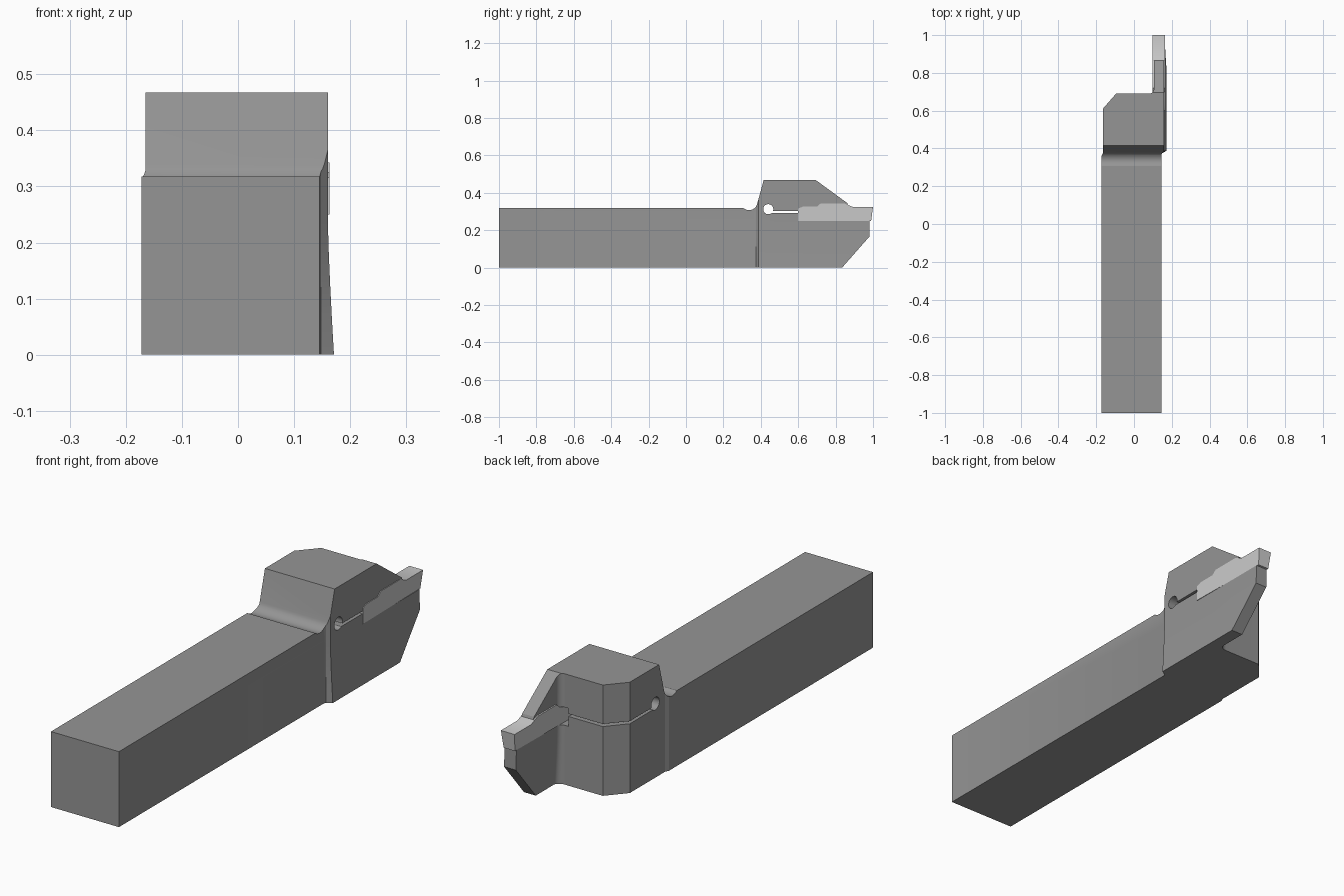
import bpy, bmesh
from math import radians, sin, cos
from mathutils import Vector

if "Cube" in bpy.data.objects:
    bpy.data.objects.remove(bpy.data.objects["Cube"])


def arc(cx, cy, r, a0, a1, n):
    return [(cx + r * cos(radians(a0 + (a1 - a0) * i / n)),
             cy + r * sin(radians(a0 + (a1 - a0) * i / n))) for i in range(n + 1)]


def prism(name, pts, lo, hi, axis):
    """Extrude an outline along x (points are y,z) or along z (points are x,y)."""
    bm = bmesh.new()
    face = bm.faces.new([bm.verts.new((lo, a, b) if axis == 'x' else (a, b, lo))
                         for a, b in pts])
    new = bmesh.ops.extrude_face_region(bm, geom=[face])['geom']
    step = Vector((hi - lo, 0, 0)) if axis == 'x' else Vector((0, 0, hi - lo))
    bmesh.ops.translate(bm, vec=step, verts=[v for v in new if isinstance(v, bmesh.types.BMVert)])
    bmesh.ops.recalc_face_normals(bm, faces=bm.faces)
    mesh = bpy.data.meshes.new(name)
    bm.to_mesh(mesh)
    bm.free()
    ob = bpy.data.objects.new(name, mesh)
    bpy.context.collection.objects.link(ob)
    return ob


def boolean(ob, other, op):
    mod = ob.modifiers.new(op, 'BOOLEAN')
    mod.operation, mod.object, mod.solver = op, other, 'EXACT'
    bpy.context.view_layer.objects.active = ob
    bpy.ops.object.modifier_apply(modifier=mod.name)
    bpy.data.objects.remove(other)


def finish(ob, grey):
    ob.data.shade_smooth()
    ob.data.set_sharp_from_angle(angle=radians(22))
    mat = bpy.data.materials.new(ob.name + "_grey")
    mat.diffuse_color = (grey, grey, grey, 1)
    mat.use_nodes = True
    mat.node_tree.nodes["Principled BSDF"].inputs["Base Color"].default_value = mat.diffuse_color
    ob.data.materials.clear()
    ob.data.materials.append(mat)


# Side outline: shank, relief groove, head, clamping slot with round end
side = ([(-1, 0), (0.835, 0), (0.98, 0.165), (0.98, 0.292)]
        + arc(0.44, 0.312, 0.027, -47.8, -379.5, 28)
        + [(0.88, 0.303), (0.862, 0.345), (0.695, 0.467), (0.415, 0.467)]
        + arc(0.337, 0.352, 0.045, -17, -131, 10) + [(-1, 0.318)])
# Plan outline: shank, offset head with chamfered corner, thin blade
plan = ([(-0.172, -1.1), (0.145, -1.1), (0.145, 0.365), (0.148, 0.374), (0.16, 0.387),
         (0.16, 1.1), (0.105, 1.1)]
        + arc(0.08, 0.715, 0.025, 0, -90, 8)
        + [(-0.095, 0.69), (-0.165, 0.61), (-0.165, 0.375), (-0.172, 0.36)])
holder = prism("holder", side, -0.3, 0.3, 'x')
boolean(holder, prism("plan_cutter", plan, -0.1, 0.6, 'z'), 'INTERSECT')

# Cutting insert and its seat
tip = [(0.60, 0.25), (0.99, 0.25), (1.0, 0.325), (0.89, 0.325), (0.845, 0.343),
       (0.72, 0.343), (0.70, 0.326), (0.625, 0.326), (0.60, 0.316)]
boolean(holder, prism("seat_cutter", tip, 0.065, 0.3, 'x'), 'DIFFERENCE')
insert = prism("insert", tip, 0.099, 0.163, 'x')
for v in insert.data.vertices:
    if v.co.y > 0.95 and v.co.z < 0.3:      # side clearance under the cutting edge
        v.co.x += 0.006 if v.co.x < 0.13 else -0.006

# Curve the lower blade outward
bm = bmesh.new()
bm.from_mesh(holder.data)
for z in (0.06, 0.12, 0.18, 0.24):
    bmesh.ops.bisect_plane(bm, geom=bm.verts[:] + bm.edges[:] + bm.faces[:],
                           plane_co=(0, 0, z), plane_no=(0, 0, 1))
for v in bm.verts:
    if v.co.y > 0.38 and v.co.z < 0.24:
        k = min(1, max(0, (v.co.x - 0.075) / 0.03))
        v.co.x += 0.011 * k * (1 - v.co.z / 0.24) ** 1.3
bm.to_mesh(holder.data)
bm.free()

finish(holder, 0.3)
finish(insert, 0.65)
